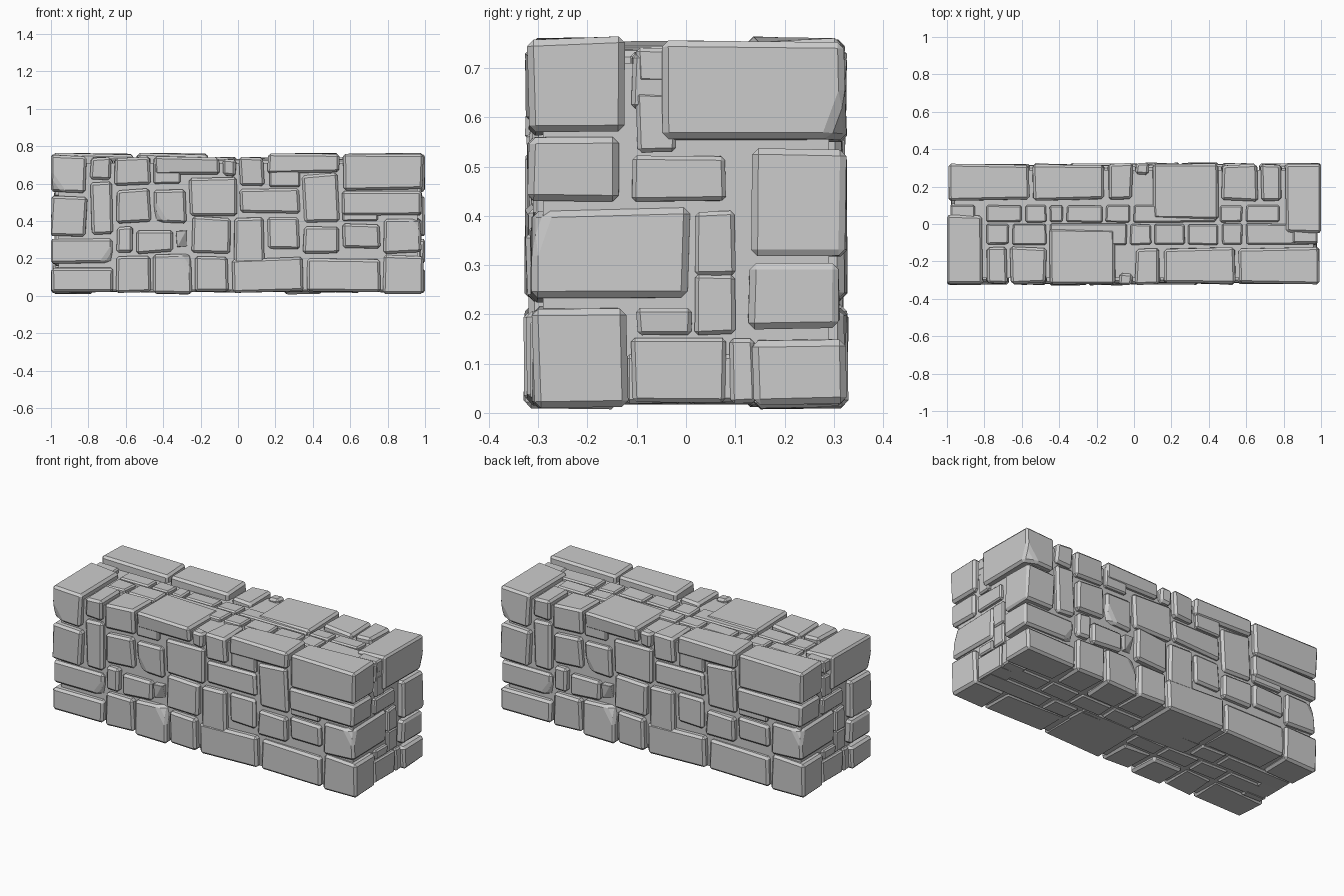
import bpy, bmesh, math, random
from mathutils import Vector, Matrix

cube = bpy.data.objects.get("Cube")
if cube:
    bpy.data.objects.remove(cube, do_unlink=True)
random.seed(7)

# One grey stone colour
stone = bpy.data.materials.new("grey stone")
stone.use_nodes = True
grey = (0.6, 0.6, 0.6, 1)
stone.diffuse_color = grey
stone.node_tree.nodes["Principled BSDF"].inputs["Base Color"].default_value = grey


def add_object(name, mesh):
    obj = bpy.data.objects.new(name, mesh)
    bpy.context.collection.objects.link(obj)
    return obj


def chip_corner(bm, size):
    """Break one corner off the front of a stone."""
    side, level = random.choice((-1, 1)), random.choice((-1, 1))
    normal = Vector((side * 0.45, -0.8, level * 0.3)).normalized()
    corner = Vector((side * size.x, -size.y, level * size.z)) / 2
    bmesh.ops.bisect_plane(bm, geom=bm.verts[:] + bm.edges[:] + bm.faces[:],
                           plane_co=corner - normal * 0.03, plane_no=normal,
                           clear_outer=True)
    bmesh.ops.holes_fill(bm, edges=[e for e in bm.edges if e.is_boundary])


def block(name, lo, hi, bevel=0.008, jitter=0.003, lean=0, chipped=False):
    """Rough stone between two corners given in hundredths of a unit."""
    lo, hi = Vector(lo) / 100, Vector(hi) / 100
    size = hi - lo
    bm = bmesh.new()
    bmesh.ops.create_cube(bm, size=1)
    bmesh.ops.scale(bm, vec=size, verts=bm.verts)
    for v in bm.verts:
        v.co += Vector([random.uniform(-jitter, jitter) for _ in range(3)])
    turn = Matrix.Rotation(math.radians(lean), 3, "Y")
    bmesh.ops.rotate(bm, verts=bm.verts, matrix=turn)
    if chipped:
        chip_corner(bm, size)
    if bevel:
        bmesh.ops.bevel(bm, geom=bm.edges[:], offset=bevel, segments=1,
                        affect="EDGES", clamp_overlap=True)
    # Keep the stone inside the wall's overall limits
    for v in bm.verts:
        v.co += (lo + hi) / 2
        v.co.x = max(-1, min(1, v.co.x))
        v.co.z = max(0, min(0.77, v.co.z))
    bmesh.ops.recalc_face_normals(bm, faces=bm.faces[:])
    mesh = bpy.data.meshes.new(name)
    bm.to_mesh(mesh)
    bm.free()
    mesh.materials.append(stone)
    return add_object(name, mesh)


def turned_copy(obj, name):
    """Same stone on the opposite side of the wall."""
    add_object(name, obj.data).rotation_euler.z = math.pi


def course(name, stones):
    """Row of face stones: right edge, bottom, top and optional depth."""
    left = -101
    for i, (right, bottom, top, *depth) in enumerate(stones, 1):
        front = random.uniform(-32.5, -31)
        back = front + (depth[0] if depth else 19)
        slack = 2 if right - left < 25 else 0.7
        obj = block(f"front_{name}_stone_{i}", (left + 1, front, bottom),
                    (right - 1, back, top), bevel=0.013, jitter=0.006,
                    lean=random.uniform(-slack, slack), chipped=random.random() < 0.2)
        turned_copy(obj, f"back_{name}_stone_{i}")
        left = right


def strip(name, edges, near, far, bottom, top):
    """Row of flat filler stones between neighbouring edges."""
    return [block(f"{name}_{i}", (a + 1, near, bottom), (b - 1, far, top))
            for i, (a, b) in enumerate(zip(edges, edges[1:]), 1)]


# Mortar core
block("mortar_core", (-96, -29, 3), (96, 29, 71), bevel=0, jitter=0)

# Courses of face stones from the ground up
course("base", [(-66, 2, 15), (-46, 2, 21), (-24, 1, 22), (-4, 2, 21),
                (36, 2, 20, 34), (77, 2, 20), (100, 1, 21)])
course("middle", [(-66, 17, 30), (-55, 23, 37), (-34, 23, 35), (-26, 26, 35), (-3, 23, 42),
                  (15, 3, 42), (34, 25, 42), (55, 23, 37), (77, 25, 38), (99, 23, 41, 32)])
course("upper", [(-80, 32, 53), (-66, 33, 61), (-46, 39, 57), (-27, 39, 57),
                 (0, 43, 63), (34, 44, 57), (55, 39, 65), (99, 43, 56)])
course("cap", [(-80, 55, 75, 37), (-67, 62, 74), (-46, 59, 74), (-9, 65, 74, 29),
               (0, 64, 73, 6), (15, 59, 74), (55, 66, 76), (100, 57, 76)])

# Steps hanging below three of the wide stones
for i, (left, right, bottom) in enumerate([(-45, -31, 60), (17, 33, 58), (56, 75, 40)], 1):
    obj = block(f"front_step_stone_{i}", (left, -31, bottom), (right, -14, bottom + 12))
    turned_copy(obj, f"back_step_stone_{i}")

# Filler stones on the two ends: near, far, bottom, top
end_stones = [(-10, -2, 67, 74), (-10, -2, 53, 65), (-11, 8, 43, 52), (2, 10, 28, 41),
              (2, 10, 16, 28), (-10, 1, 16, 21), (-11, 8, 2, 15), (9, 14, 2, 15)]
for i, (near, far, bottom, top) in enumerate(end_stones, 1):
    obj = block(f"left_end_stone_{i}", (85, near, bottom), (98, far, top))
    turned_copy(obj, f"right_end_stone_{i}")

# Filler stones along the top
strip("top_near_stone", [-80, -66, -46, -3, 10, 28, 46, 59, 99], -11, 0, 62, 73)
strip("top_far_stone", [-80, -59, -46, -37, -16, -1, 45, 59, 79], 1, 10, 62, 73)

# Filler stones underneath, in opposite pairs
for obj in strip("underside_stone", [-98, -66, -46, -24, -3, 36, 54, 98], -12, -1, 2, 12):
    turned_copy(obj, "opposite_" + obj.name)
